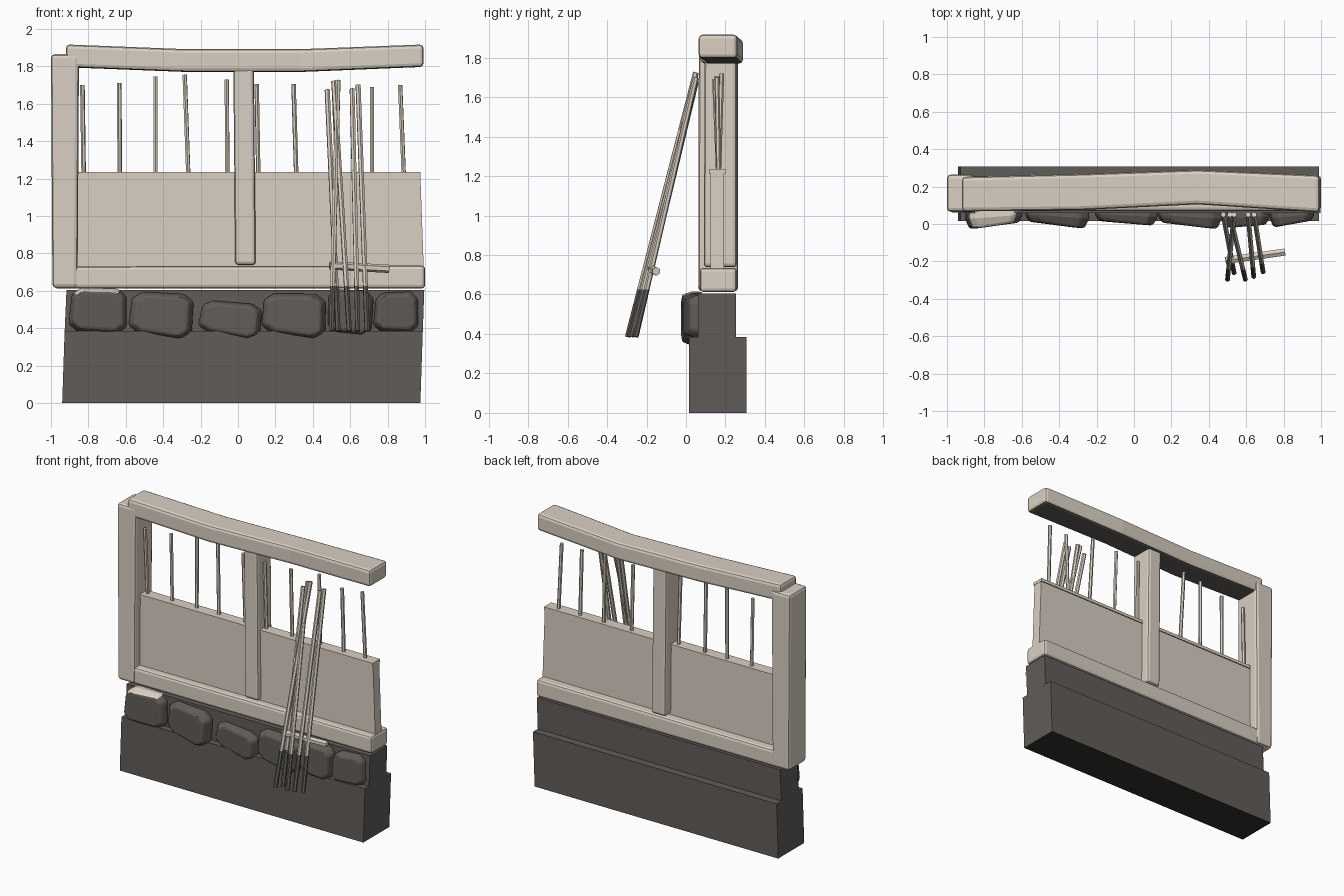
import bpy, bmesh
from mathutils import Vector

if "Cube" in bpy.data.objects:
    bpy.data.objects.remove(bpy.data.objects["Cube"])


def material(name, rgb):
    m = bpy.data.materials.new(name)
    m.diffuse_color = (*rgb, 1)
    m.use_nodes = True
    m.node_tree.nodes["Principled BSDF"].inputs["Base Color"].default_value = m.diffuse_color
    return m


PALE = material("pale wood", (0.70, 0.63, 0.545))
DARK = material("dark stone", (0.12, 0.108, 0.098))
BLACK = material("underside black", (0.03, 0.028, 0.026))


def finish(name, bm, mats, rule=None):
    """Make the object; faces matching the rule take the second material."""
    bmesh.ops.recalc_face_normals(bm, faces=bm.faces)
    bm.normal_update()
    if rule:
        for f in bm.faces:
            f.material_index = int(rule(f))
    me = bpy.data.meshes.new(name)
    bm.to_mesh(me)
    bm.free()
    ob = bpy.data.objects.new(name, me)
    bpy.context.collection.objects.link(ob)
    for m in mats:
        me.materials.append(m)
    return ob


def loft(rings, bevel=0.0, segments=2):
    """Closed solid through a series of sections."""
    bm = bmesh.new()
    rows = [[bm.verts.new(p) for p in r] for r in rings]
    for a, b in zip(rows, rows[1:]):
        for i in range(len(a)):
            j = (i + 1) % len(a)
            bm.faces.new((a[i], a[j], b[j], b[i]))
    bm.faces.new(rows[0])
    bm.faces.new(rows[-1])
    bmesh.ops.recalc_face_normals(bm, faces=bm.faces)
    if bevel:
        sharp = [e for e in bm.edges if e.calc_face_angle(0) > 0.6]
        bmesh.ops.bevel(bm, geom=sharp, offset=bevel, segments=segments,
                        profile=0.5, affect='EDGES', clamp_overlap=True)
    return bm


def upright(x0, x1, y0, y1, z):
    return [(x0, y0, z), (x1, y0, z), (x1, y1, z), (x0, y1, z)]


def across(x, y0, y1, z0, z1):
    return [(x, y0, z0), (x, y1, z0), (x, y1, z1), (x, y0, z1)]


def stick(name, a, b, r, split=None):
    """Six-sided rod, dark below the split height."""
    a, b = Vector(a), Vector(b)
    d = b - a
    bm = bmesh.new()
    bmesh.ops.create_cone(bm, cap_ends=True, segments=6, radius1=r, radius2=r, depth=d.length)
    bm.transform(d.to_track_quat('Z', 'Y').to_matrix().to_4x4())
    bmesh.ops.translate(bm, vec=(a + b) / 2, verts=bm.verts)
    rule = None
    if split:
        bmesh.ops.bisect_plane(bm, geom=bm.verts[:] + bm.edges[:] + bm.faces[:],
                               plane_co=(0, 0, split), plane_no=(0, 0, 1))
        rule = lambda f: f.calc_center_median().z < split
    return finish(name, bm, [PALE, DARK], rule)


def faces_down(f):
    return f.normal.z < -0.6


# Stepped footing
finish("footing_lower", loft([upright(-0.94, 0.975, 0.015, 0.307, 0),
                              upright(-0.927, 0.988, 0.015, 0.307, 0.385)]),
       [DARK, BLACK], faces_down)
finish("footing_upper", loft([upright(-0.927, 0.988, 0.06, 0.253, 0.38),
                              upright(-0.917, 0.996, 0.06, 0.253, 0.605)]), [DARK])

# Timber frame
finish("sill", loft([across(-0.985, 0.07, 0.257, 0.612, 0.73),
                     across(1.0, 0.07, 0.257, 0.612, 0.735)], 0.018), [PALE])
finish("corner_post", loft([upright(-0.992, -0.858, 0.062, 0.264, 0.615),
                            upright(-1.0, -0.85, 0.065, 0.264, 1.865)], 0.02), [PALE])
finish("middle_post", loft([upright(-0.015, 0.095, 0.09, 0.257, 0.738),
                            upright(-0.025, 0.085, 0.095, 0.257, 1.79)], 0.018), [PALE])
finish("top_beam", loft([across(-0.92, 0.067, 0.252, 1.795, 1.917),
                         across(-0.28, 0.075, 0.267, 1.77, 1.892),
                         across(0.34, 0.105, 0.289, 1.77, 1.892),
                         across(0.992, 0.063, 0.26, 1.797, 1.917)], 0.02),
       [PALE, DARK], lambda f: f.normal.z < -0.8)

# Infill panel
finish("panel", loft([upright(-0.87, 0.993, 0.123, 0.193, 0.72),
                      upright(-0.87, 0.975, 0.123, 0.193, 1.22)]), [PALE])
finish("panel_rail", loft([upright(-0.87, 0.977, 0.117, 0.199, 1.213),
                           upright(-0.87, 0.977, 0.117, 0.199, 1.235)]),
       [PALE, DARK], faces_down)

# Upright rods above the panel: foot x, tip x, tip z
rods = [(-0.825, -0.832, 1.70), (-0.632, -0.635, 1.71), (-0.44, -0.44, 1.745),
        (-0.265, -0.285, 1.755), (-0.057, -0.06, 1.73), (0.109, 0.10, 1.705),
        (0.312, 0.297, 1.705), (0.53, 0.512, 1.72), (0.717, 0.717, 1.69),
        (0.887, 0.867, 1.70)]
for i, (x0, x1, z) in enumerate(rods):
    stick(f"rod_{i + 1}", (x0, 0.165, 1.2), (x1, 0.145 + 0.012 * (i % 4), z), 0.0125)

# Bundle of leaning poles: foot x, foot y, tip x, tip z
poles = [(0.535, -0.26, 0.477, 1.675), (0.50, -0.295, 0.535, 1.725),
         (0.595, -0.295, 0.512, 1.72), (0.64, -0.28, 0.61, 1.68), (0.69, -0.255, 0.642, 1.70)]
for i, (x0, y0, x1, z) in enumerate(poles):
    stick(f"leaning_pole_{i + 1}", (x0, y0, 0.385), (x1, 0.05, z), 0.0145, 0.625)
stick("cross_stick", (0.49, -0.195, 0.735), (0.807, -0.15, 0.717), 0.022)

# Rubble stones: four face corners (x, z), then front y at left and right
stones = [
    ((-.91, .385), (-.595, .365), (-.595, .61), (-.885, .618), -.025, .005),
    ((-.59, .38), (-.25, .33), (-.235, .58), (-.565, .597), .01, -.022),
    ((-.22, .39), (.115, .33), (.13, .525), (-.185, .552), .015, -.007),
    ((.122, .38), (.465, .333), (.472, .582), (.14, .588), .005, -.025),
    ((.48, .38), (.71, .35), (.728, .597), (.485, .612), -.02, -.005),
    ((.72, .385), (.965, .375), (.96, .598), (.74, .588), -.015, .015)]
for i, (*quad, yl, yr) in enumerate(stones):
    cx = sum(p[0] for p in quad) / 4
    cz = sum(p[1] for p in quad) / 4
    # Chamfer each corner of the outline
    pts = []
    for k in range(4):
        p = Vector(quad[k])
        pts += [p.lerp(Vector(quad[k - 1]), 0.16), p.lerp(Vector(quad[(k + 1) % 4]), 0.16)]
    rings = []
    for k, s in ((0, 0.97), (0.5, 1.0), (1, 0.85)):
        rings.append([(cx + (x - cx) * s, 0.085 + ((yl if x < cx else yr) - 0.085) * k,
                       cz + (z - cz) * s) for x, z in pts])
    # The first stone has a pale top
    rule = (lambda f: f.normal.z > 0.5 and f.calc_center_median().z > 0.59) if i == 0 else None
    finish(f"stone_{i + 1}", loft(rings, 0.014), [DARK, PALE], rule)
